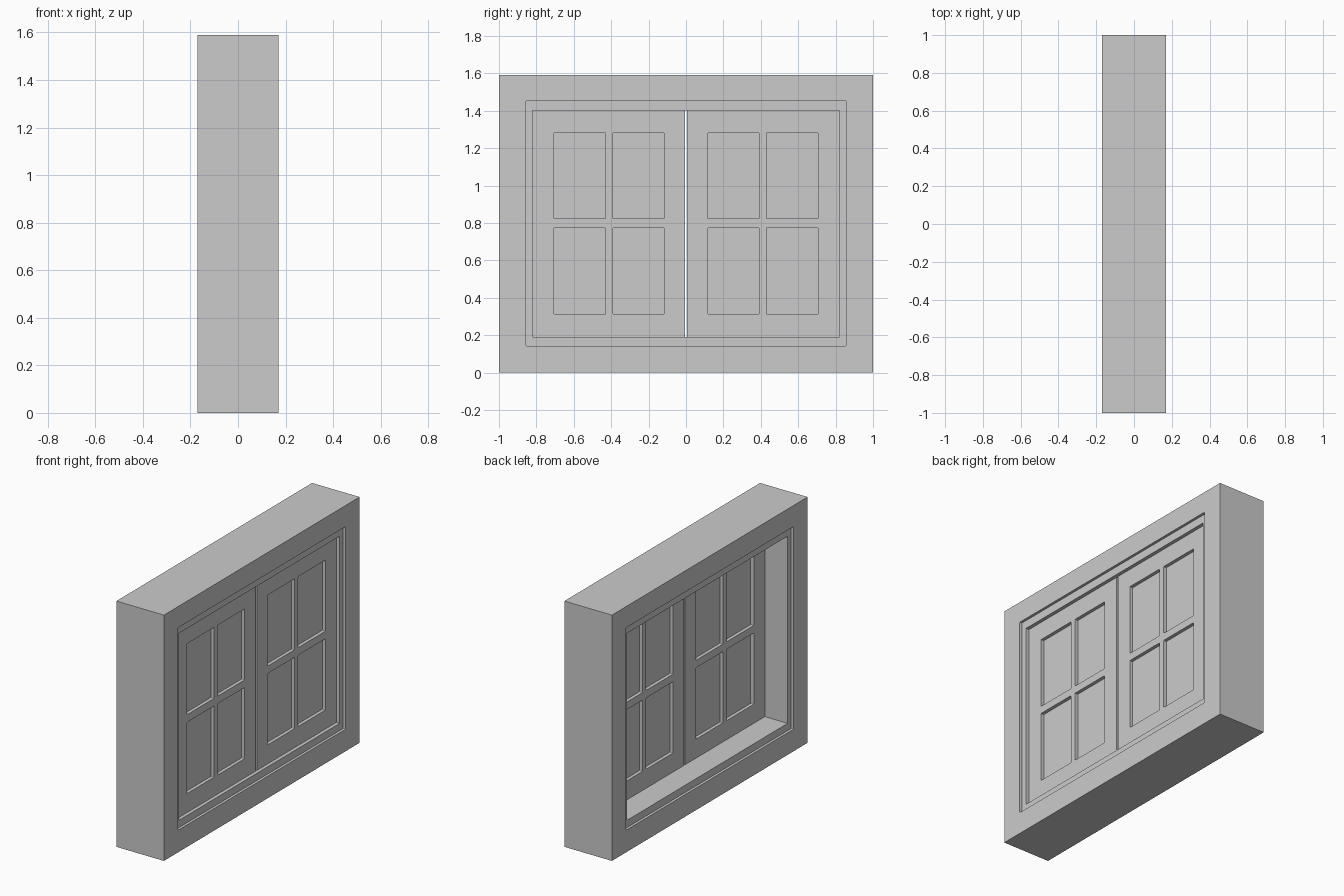
import bpy, bmesh

if "Cube" in bpy.data.objects:
    bpy.data.objects.remove(bpy.data.objects["Cube"])

HX, H = 0.17, 1.59              # half wall depth, height
STEP = 0.017                    # depth of the outer rebates
SASH_X = (0.01, 0.13)           # sash back and front planes
RECESS = 0.022                  # pane depth below the sash face


def boxes(name, extents, round_corners=0.0):
    """One object from boxes given as ((x0, x1), (y0, y1), (z0, z1))."""
    bm = bmesh.new()
    for ext in extents:
        verts = bmesh.ops.create_cube(bm, size=1)["verts"]
        for v in verts:
            for i in range(3):
                lo, hi = ext[i]
                v.co[i] = (lo + hi) / 2 + v.co[i] * (hi - lo)
    if round_corners:
        edges = [e for e in bm.edges
                 if abs(e.verts[0].co.x - e.verts[1].co.x) > 1e-4]
        bmesh.ops.bevel(bm, geom=edges, offset=round_corners, segments=2,
                        profile=0.5, affect='EDGES')
    bmesh.ops.recalc_face_normals(bm, faces=bm.faces)
    mesh = bpy.data.meshes.new(name)
    bm.to_mesh(mesh)
    bm.free()
    obj = bpy.data.objects.new(name, mesh)
    bpy.context.collection.objects.link(obj)
    return obj


def cut(obj, cutter):
    """Subtract the cutter from obj, then remove the cutter."""
    mod = obj.modifiers.new("cut", 'BOOLEAN')
    mod.operation, mod.solver, mod.object = 'DIFFERENCE', 'EXACT', cutter
    bpy.context.view_layer.objects.active = obj
    bpy.ops.object.modifier_apply(modifier=mod.name)
    bpy.data.objects.remove(cutter, do_unlink=True)


# Outer frame: through opening plus a shallow rebate on both sides
frame = boxes("window_frame", [((-HX, HX), (-1, 1), (0, H))])
cut(frame, boxes("opening_cutter", [((-0.3, 0.3), (-0.82, 0.82), (0.19, 1.40))]))
rebate_y, rebate_z = (-0.857, 0.857), (0.143, 1.453)
cut(frame, boxes("rebate_cutter", [
    ((HX - STEP, 0.3), rebate_y, rebate_z),
    ((-0.3, STEP - HX), rebate_y, rebate_z)], 0.006))

# Two sashes, each with four panes recessed on both faces
pane_ys = [(0.117, 0.392), (0.43, 0.707)]
pane_zs = [(0.313, 0.774), (0.823, 1.282)]
depths = [(SASH_X[1] - RECESS, 0.3), (-0.3, SASH_X[0] + RECESS)]
for side, name in ((1, "right_sash"), (-1, "left_sash")):
    def flip(y):
        return tuple(sorted((side * y[0], side * y[1])))
    sash = boxes(name, [(SASH_X, flip((0.006, 0.82)), (0.19, 1.40))])
    cut(sash, boxes("pane_cutter", [(x, flip(y), z) for x in depths
                                    for y in pane_ys for z in pane_zs], 0.005))
